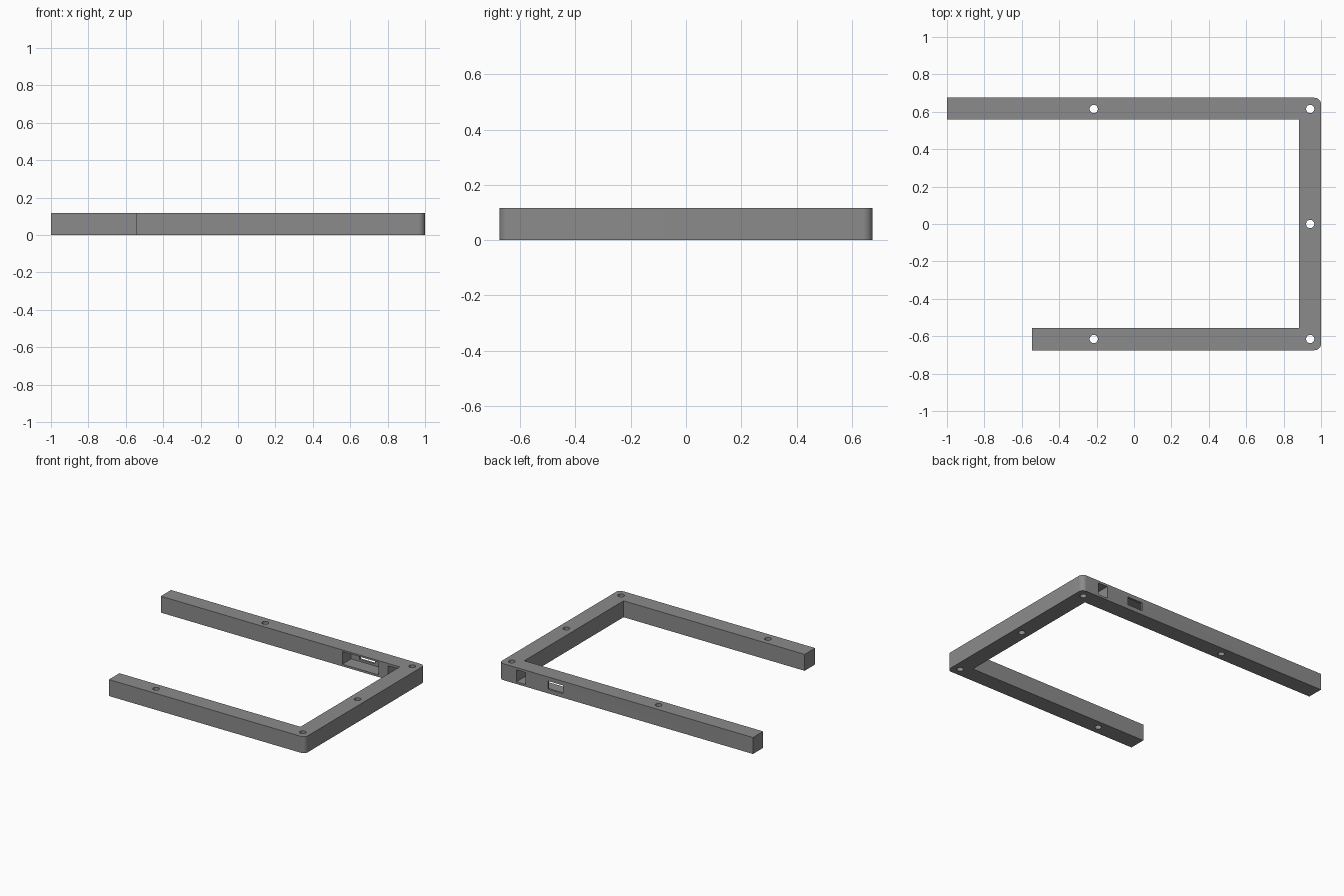
import bpy, bmesh, math

if "Cube" in bpy.data.objects:
    bpy.data.objects.remove(bpy.data.objects["Cube"])

H = 0.117          # frame height
R = 0.035          # outer corner radius

grey = bpy.data.materials.new("mid grey")
grey.diffuse_color = (0.26, 0.26, 0.26, 1)
grey.use_nodes = True
grey.node_tree.nodes["Principled BSDF"].inputs["Base Color"].default_value = grey.diffuse_color


def arc(cx, cy, start, steps=12):
    """Quarter-circle of points, counter-clockwise from a start angle in degrees."""
    return [(cx + R * math.cos(math.radians(start + 90 * i / steps)),
             cy + R * math.sin(math.radians(start + 90 * i / steps))) for i in range(steps + 1)]


def prism(name, outline, z0, z1):
    """Extrude a flat outline between two heights."""
    bm = bmesh.new()
    face = bm.faces.new([bm.verts.new((x, y, z0)) for x, y in outline])
    ext = bmesh.ops.extrude_face_region(bm, geom=[face])["geom"]
    bmesh.ops.translate(bm, vec=(0, 0, z1 - z0),
                        verts=[g for g in ext if isinstance(g, bmesh.types.BMVert)])
    bmesh.ops.recalc_face_normals(bm, faces=bm.faces)
    mesh = bpy.data.meshes.new(name)
    bm.to_mesh(mesh)
    bm.free()
    mesh.materials.append(grey)
    ob = bpy.data.objects.new(name, mesh)
    bpy.context.collection.objects.link(ob)
    return ob


def cut(target, cutter):
    """Subtract a cutter from the frame and discard it."""
    mod = target.modifiers.new("cut", 'BOOLEAN')
    mod.object, mod.operation, mod.solver = cutter, 'DIFFERENCE', 'EXACT'
    bpy.context.view_layer.objects.active = target
    bpy.ops.object.modifier_apply(modifier=mod.name)
    bpy.data.objects.remove(cutter)


def box(x0, x1, y0, y1, z0, z1):
    return prism("cutter", [(x0, y0), (x1, y0), (x1, y1), (x0, y1)], z0, z1)


# U-shaped frame with a long back arm, a short front arm and rounded outer corners
outline = ([(-0.545, -0.675)] + arc(1 - R, -0.675 + R, -90) + arc(1 - R, 0.675 - R, 0)
           + [(-1, 0.675), (-1, 0.56), (0.882, 0.56), (0.882, -0.557), (-0.545, -0.557)])
frame = prism("frame", outline, 0, H)

# Screw holes through the frame
for hx, hy in [(-0.215, 0.615), (-0.215, -0.615), (0.942, 0.615), (0.942, 0), (0.942, -0.615)]:
    ring = [(hx + 0.022 * math.cos(math.tau * i / 32),
             hy + 0.022 * math.sin(math.tau * i / 32)) for i in range(32)]
    cut(frame, prism("cutter", ring, -0.1, H + 0.1))

# Inner pocket in the back arm, its smaller outer port, and the port by the corner
cut(frame, box(0.43, 0.716, 0.50, 0.66, 0.015, 0.105))
cut(frame, box(0.497, 0.616, 0.64, 0.75, 0.03, 0.088))
cut(frame, box(0.79, 0.864, 0.50, 0.75, 0.015, 0.1))

# Smooth rounded corners and holes, crisp edges elsewhere
bpy.ops.object.select_all(action='DESELECT')
frame.select_set(True)
bpy.context.view_layer.objects.active = frame
bpy.ops.object.shade_smooth_by_angle(angle=math.radians(30))
